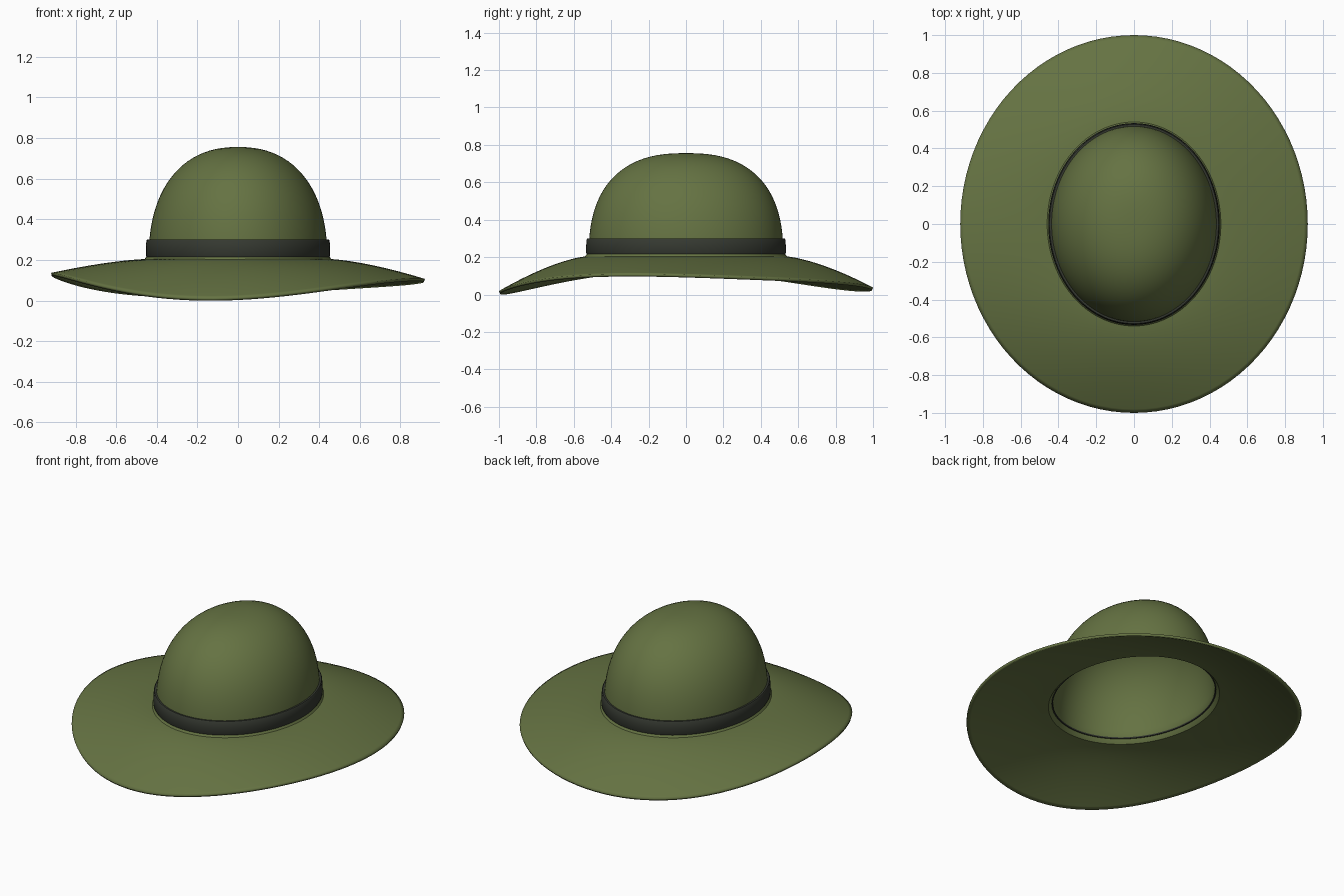
import bpy, bmesh, math

if "Cube" in bpy.data.objects:
    bpy.data.objects.remove(bpy.data.objects["Cube"])

SEG = 96


def material(name, rgb):
    m = bpy.data.materials.new(name)
    m.diffuse_color = (*rgb, 1)
    m.use_nodes = True
    m.node_tree.nodes["Principled BSDF"].inputs["Base Color"].default_value = m.diffuse_color
    return m


def loft(name, rings, mat, pole=None, closed=False):
    """Skin a list of rings of points; optional pole closes the first ring."""
    bm = bmesh.new()
    loops = [[bm.verts.new(p) for p in ring] for ring in rings]
    pairs = list(zip(loops, loops[1:]))
    if closed:
        pairs.append((loops[-1], loops[0]))
    for a, b in pairs:
        for i in range(SEG):
            j = (i + 1) % SEG
            bm.faces.new((a[i], b[i], b[j], a[j]))
    if pole:
        top = bm.verts.new(pole)
        for i in range(SEG):
            bm.faces.new((top, loops[0][i], loops[0][(i + 1) % SEG]))
    mesh = bpy.data.meshes.new(name)
    bm.to_mesh(mesh)
    bm.free()
    mesh.materials.append(mat)
    obj = bpy.data.objects.new(name, mesh)
    bpy.context.collection.objects.link(obj)
    bpy.ops.object.select_all(action='DESELECT')
    bpy.context.view_layer.objects.active = obj
    obj.select_set(True)
    bpy.ops.object.shade_smooth_by_angle(angle=math.radians(40))
    return obj


def ellipse(rx, ry, z):
    """Ring of points; z is a number or a function of the angle."""
    pts = []
    for i in range(SEG):
        a = math.tau * i / SEG
        pts.append((rx * math.cos(a), ry * math.sin(a), z(a) if callable(z) else z))
    return pts


def edge_height(a):
    """Wavy outer edge: sides lifted, front and back drooping."""
    return (0.073 + 0.0475 * math.cos(2 * a)
            - 0.015 * math.cos(3 * a) - 0.01 * math.sin(3 * a))


felt = material("olive felt", (0.13, 0.17, 0.055))
ribbon = material("dark ribbon", (0.035, 0.04, 0.03))

# Crown: flattened dome, a little fuller lengthwise
rings = []
BASE, TOP = 0.2, 0.756
for k in range(1, 25):
    h = math.sin(math.radians(90 - 87 * k / 24))
    rings.append(ellipse(0.44 * (1 - h ** 2.3) ** (1 / 2.3),
                         0.52 * (1 - h ** 2.5) ** (1 / 2.5),
                         BASE + (TOP - BASE) * h))

# Brim: curves down from the crown to the wavy edge
for k in range(1, 25):
    t = k / 24
    rings.append(ellipse(0.44 + 0.48 * t, 0.52 + 0.48 * t,
                         lambda a, t=t: 0.205 + (edge_height(a) - 0.205) * t ** 1.5))

hat = loft("hat_body", rings, felt, pole=(0, 0, TOP))
solid = hat.modifiers.new("felt_thickness", 'SOLIDIFY')
solid.thickness = 0.015
solid.offset = -1

# Hat band: closed section swept round the crown base
section = [(-0.012, 0.30), (0.008, 0.30), (0.012, 0.295), (0.015, 0.26),
           (0.015, 0.222), (0.011, 0.214), (-0.012, 0.214)]
loft("hat_band", [ellipse(0.439 + d, 0.519 + d, z) for d, z in section],
     ribbon, closed=True)
